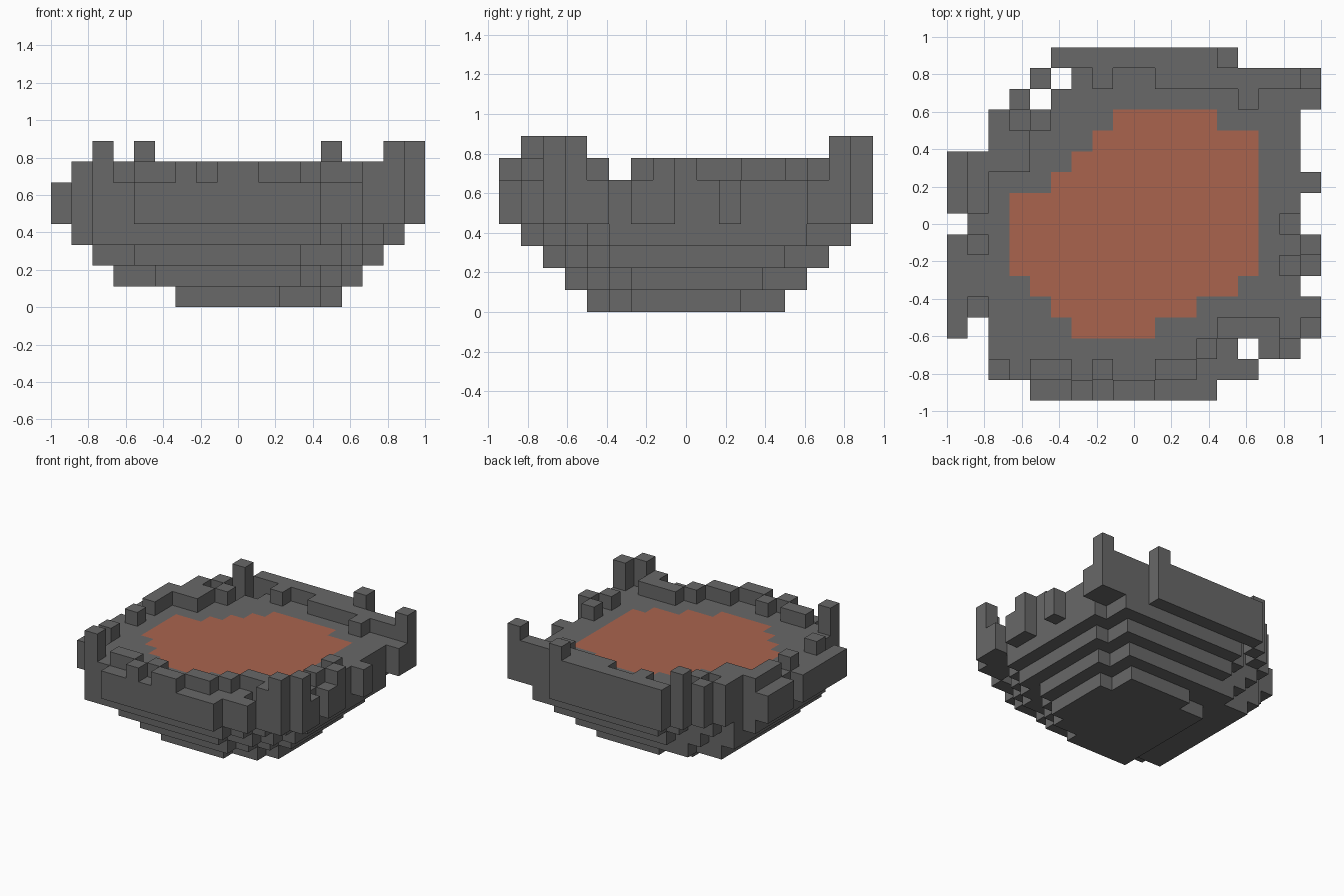
import bpy
import bmesh
from mathutils import Vector

cube = bpy.data.objects.get("Cube")
if cube:
    bpy.data.objects.remove(cube, do_unlink=True)

CELL = 1 / 9
ORIGIN = Vector((-9, -8.5, 0))


def make_material(name, colour):
    mat = bpy.data.materials.new(name)
    mat.use_nodes = True
    mat.diffuse_color = colour
    for node in mat.node_tree.nodes:
        if node.type == 'BSDF_PRINCIPLED':
            node.inputs["Base Color"].default_value = colour
            node.inputs["Roughness"].default_value = 0.9
    return mat


def area(*rects):
    """Union of inclusive (left, right, front, back) rectangles of grid cells."""
    return {(x, y) for left, right, front, back in rects
            for x in range(left, right + 1) for y in range(front, back + 1)}


def stack(cells, low, high):
    """Raise a flat area into blocks from level low up to level high."""
    return {(x, y, z) for x, y in cells for z in range(low, high)}


def build_blocks(name, blocks, materials, painted=frozenset(), paint_level=None):
    """Make the outer skin of a set of blocks; painted cells use the second material."""
    bm = bmesh.new()
    corners = {}

    def corner(point):
        key = tuple(round(c) for c in point)
        if key not in corners:
            corners[key] = bm.verts.new((Vector(key) + ORIGIN) * CELL)
        return corners[key]

    for block in sorted(blocks):
        for axis in range(3):
            for side in (0, 1):
                step = Vector((0, 0, 0))
                step[axis] = 1 if side else -1
                near = tuple(int(c) for c in Vector(block) + step)
                if near in blocks:
                    continue
                u, v = Vector((0, 0, 0)), Vector((0, 0, 0))
                u[(axis + 1) % 3] = 1
                v[(axis + 2) % 3] = 1
                base = Vector(block)
                base[axis] += side
                loop = [base, base + u, base + u + v, base + v]
                if not side:
                    loop.reverse()
                face = bm.faces.new([corner(p) for p in loop])
                is_top = axis == 2 and side and block[2] == paint_level
                face.material_index = int(bool(is_top and block[:2] in painted))
    mesh = bpy.data.meshes.new(name)
    bm.to_mesh(mesh)
    bm.free()
    for mat in materials:
        mesh.materials.append(mat)
    obj = bpy.data.objects.new(name, mesh)
    bpy.context.collection.objects.link(obj)
    return obj


rock = make_material("dark grey rock", (0.138, 0.138, 0.138, 1))
lava = make_material("molten orange", (0.4, 0.127, 0.076, 1))

# Stepped tiers of the bowl, from the ground up
foot = area((6, 10, 4, 11), (6, 12, 5, 11), (6, 13, 6, 10), (8, 12, 6, 12))
lower_tier = area((5, 11, 3, 12), (3, 12, 4, 11), (3, 13, 5, 12),
                  (3, 14, 6, 11), (5, 13, 6, 13))
middle_tier = area((4, 11, 2, 13), (2, 13, 3, 11), (2, 14, 4, 12),
                   (2, 15, 5, 11), (3, 15, 6, 12), (4, 14, 6, 13), (6, 14, 6, 14))
upper_tier = area((2, 12, 1, 12), (2, 13, 2, 12), (2, 14, 3, 12), (1, 15, 4, 11),
                  (1, 16, 5, 11), (2, 16, 6, 12), (3, 16, 6, 13), (5, 15, 6, 14),
                  (6, 15, 6, 15))

# Crown: broad wall ring with loose blocks on the outline
crown = area((1, 16, 4, 11), (2, 16, 3, 13), (2, 13, 1, 13), (4, 12, 0, 13),
             (5, 17, 14, 14), (6, 17, 15, 15), (5, 13, 16, 16))
crown |= area((14, 14, 1, 1), (15, 16, 2, 2), (0, 0, 3, 7), (0, 0, 9, 11),
              (17, 17, 3, 4), (17, 17, 6, 7), (17, 17, 10, 10),
              (3, 3, 14, 14), (4, 4, 15, 15))

# Molten pool, flush with the crown
pool = area((3, 14, 6, 9), (4, 13, 5, 9), (5, 11, 4, 9), (6, 9, 3, 9),
            (5, 14, 6, 10), (6, 14, 6, 11), (7, 14, 6, 12), (8, 12, 6, 13))

bowl = (stack(foot, 0, 1) | stack(lower_tier, 1, 2) | stack(middle_tier, 2, 3)
        | stack(upper_tier, 3, 4) | stack(crown, 4, 6))

# Broken rim, one block high
back_rim = area((5, 13, 16, 16), (7, 7, 15, 15), (10, 17, 15, 15), (14, 14, 14, 14))
right_rim = area((1, 1, 4, 4), (1, 1, 7, 7), (1, 1, 9, 11), (2, 3, 11, 12),
                 (2, 2, 13, 13), (4, 4, 13, 13), (3, 3, 14, 14))
front_rim = area((4, 5, 1, 1), (6, 6, 0, 0), (7, 7, 1, 1), (8, 9, 0, 0),
                 (10, 11, 1, 1), (12, 12, 2, 2), (13, 15, 3, 3), (15, 15, 2, 2))
left_rim = area((16, 16, 6, 6), (17, 17, 7, 7), (16, 16, 8, 8))

# Tall corner posts, two blocks high
posts = {(2, 1), (4, 15), (13, 16), (17, 15), (16, 2), (17, 3)}

rim = stack(back_rim | right_rim | front_rim | left_rim, 6, 7) | stack(posts, 6, 8)
build_blocks("rock_crater", bowl | rim, (rock, lava), pool, 5)
